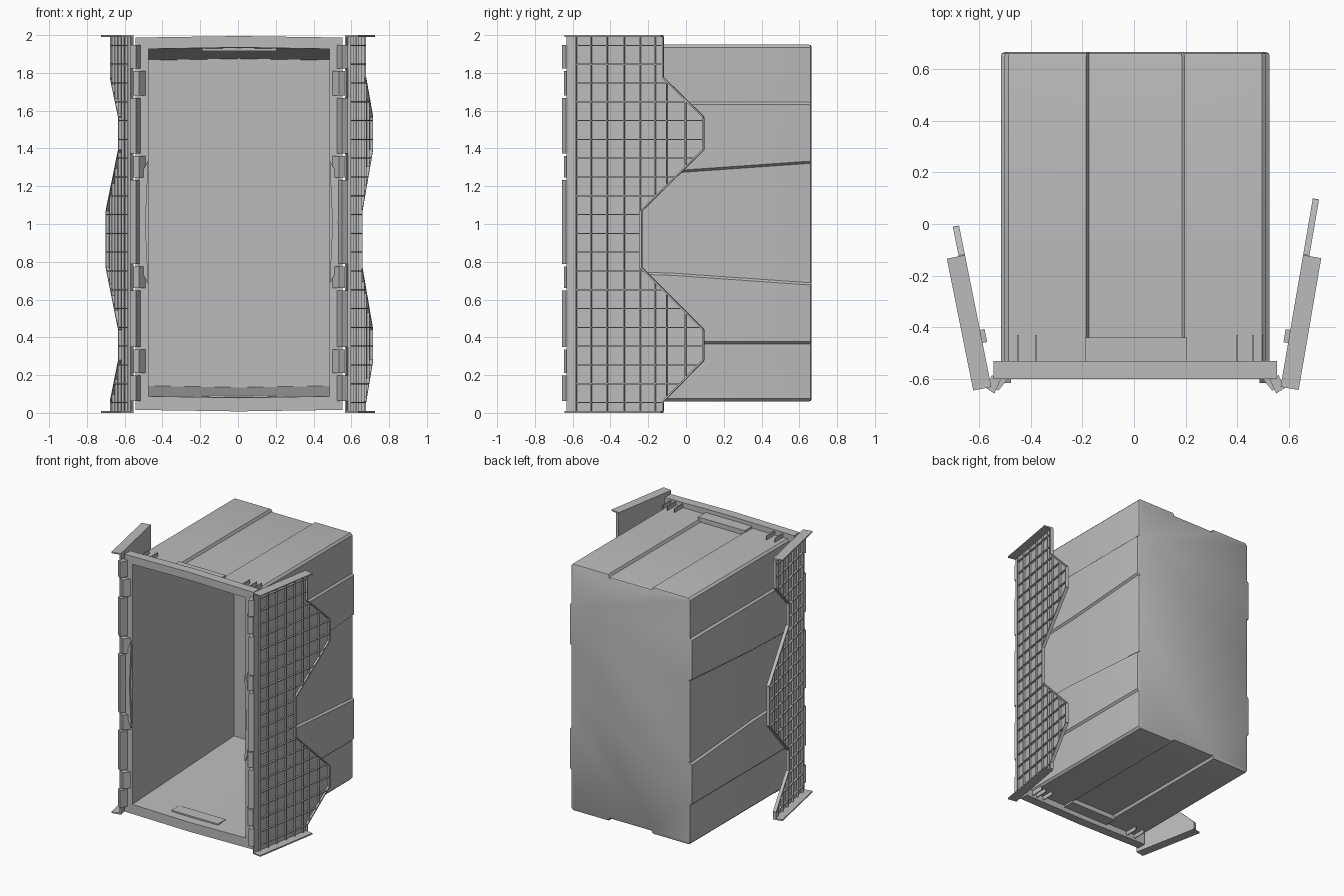
import bpy, bmesh, math

cube = bpy.data.objects.get("Cube")
if cube:
    bpy.data.objects.remove(cube, do_unlink=True)

grey = bpy.data.materials.new("grey_plastic")
grey.use_nodes = True
colour = (0.5, 0.5, 0.5, 1)
grey.diffuse_color = colour
grey.node_tree.nodes["Principled BSDF"].inputs["Base Color"].default_value = colour

CX = 0.005  # sideways centre of the crate


def finish(name, bm, smooth=False):
    bmesh.ops.recalc_face_normals(bm, faces=bm.faces)
    mesh = bpy.data.meshes.new(name)
    bm.to_mesh(mesh)
    bm.free()
    mesh.materials.append(grey)
    ob = bpy.data.objects.new(name, mesh)
    bpy.context.collection.objects.link(ob)
    if smooth:
        bpy.ops.object.select_all(action="DESELECT")
        ob.select_set(True)
        bpy.context.view_layer.objects.active = ob
        bpy.ops.object.shade_smooth_by_angle(angle=math.radians(30))
    return ob


def loft(bm, sections, cap_start=True, cap_end=True):
    """Skin a list of closed point loops."""
    rings = [[bm.verts.new(p) for p in s] for s in sections]
    n = len(rings[0])
    for a, b in zip(rings, rings[1:]):
        for i in range(n):
            j = (i + 1) % n
            bm.faces.new((a[i], a[j], b[j], b[i]))
    if cap_start:
        bm.faces.new(rings[0])
    if cap_end:
        bm.faces.new(rings[-1])


def box(bm, x0, x1, y0, y1, z0, z1):
    loop = [(x0, y0), (x1, y0), (x1, y1), (x0, y1)]
    loft(bm, [[(x, y, z) for x, y in loop] for z in (z0, z1)])


# Crate shell: stepped side bands and a sunken channel along both ends
def shell_section(y, band, shrink=0.0):
    w, w2, h, dip, c, chan = 0.52, 0.506, 0.945, 0.925, 0.015, 0.18
    quarter = [(w2, 0), (w2, band), (w, band + 0.012), (w, 0.627), (w2, 0.64),
               (w2, h - c), (w2 - c, h), (chan + 0.01, h), (chan, dip)]
    half = quarter + [(-x, z) for x, z in reversed(quarter)]
    loop = half + [(x, -z) for x, z in reversed(half) if z > 0]
    return [(CX + x * (1 - shrink), y, 1.005 + z * (1 - shrink / 2)) for x, z in loop]


bm = bmesh.new()
loft(bm, [shell_section(-0.54, 0.25), shell_section(-0.07, 0.265),
          shell_section(0.645, 0.315), shell_section(0.66, 0.315, 0.006),
          shell_section(0.665, 0.315, 0.025)], cap_start=False)
finish("crate_shell", bm, True)


# Cavity and mouth rim, skinned as one surface from the inner back outwards
def rect(y, w, z0, z1):
    bow = 0.008
    return [(CX - w, y, z0 + bow), (CX, y, z0), (CX + w, y, z0 + bow),
            (CX + w, y, z1 - bow), (CX, y, z1), (CX - w, y, z1 - bow)]


bm = bmesh.new()
loft(bm, [rect(0.63, 0.48, 0.135, 1.875), rect(-0.6, 0.48, 0.08, 1.935),
          rect(-0.6, 0.548, 0.008, 1.995), rect(-0.53, 0.548, 0.008, 1.995),
          rect(-0.53, 0.5, 0.07, 1.94)], cap_end=False)
finish("cavity_and_rim", bm)

# Gussets and pads behind the rim, on both ends
bm = bmesh.new()
for z0, z1 in ((0.03, 0.075), (1.935, 1.98)):
    for x in (-0.45, -0.38, 0.4, 0.46, 0.5):
        box(bm, x - 0.003, x + 0.003, -0.535, -0.43, z0, z1)
finish("rim_gussets", bm)
bm = bmesh.new()
for z0, z1 in ((0.045, 0.095), (1.915, 1.965)):
    box(bm, CX - 0.195, CX + 0.2, -0.535, -0.44, z0, z1)
finish("rim_pads", bm)

# Toothed free edges of the two interlocking lid flaps, as (y, z)
TOP, BOTTOM = 1.99, 0.01
BREAKS = (0.06, 0.28, 0.44, 0.77, 1.07, 1.395, 1.565, 1.775)


def toothed_edge(end, tip, valley):
    ys = (end, tip, tip, valley, valley, tip, tip, end)
    return [(end, BOTTOM)] + list(zip(ys, BREAKS)) + [(end, TOP)]


def flap(name, side, x0, slope, edge):
    start = -0.63

    def place(y, z, d):
        return (side * (x0 + slope * (y - start) + d), y - slope * d, z)

    def prism(bm, outline, d0, d1):
        loft(bm, [[place(y, z, d) for y, z in outline] for d in (d0, d1)])

    def strip(bm, p, q, width, d0, d1):
        dy, dz = q[0] - p[0], q[1] - p[1]
        k = width / 2 / max(math.hypot(dy, dz), 1e-6)
        a, b = -dz * k, dy * k
        prism(bm, [(p[0] + a, p[1] + b), (q[0] + a, q[1] + b),
                   (q[0] - a, q[1] - b), (p[0] - a, p[1] - b)], d0, d1)

    def edge_at(z):
        for (ya, za), (yb, zb) in zip(edge, edge[1:]):
            if za <= z <= zb and zb > za:
                return ya + (yb - ya) * (z - za) / (zb - za)
        return start

    # Panel
    bm = bmesh.new()
    prism(bm, [(start, BOTTOM)] + edge + [(start, TOP)], 0.0, 0.008)
    finish(name + "_panel", bm)

    # End flanges
    bm = bmesh.new()
    for z in (0.0, 1.99):
        prism(bm, [(start, z), (-0.12, z), (-0.12, z + 0.01), (start, z + 0.01)], 0, 0.07)
    finish(name + "_end_flanges", bm)

    # Stiffening grid, clipped to the toothed outline
    bm = bmesh.new()
    for i in range(20):
        z = 0.055 + 0.0995 * i
        strip(bm, (-0.58, z), (edge_at(z), z), 0.006, 0.007, 0.022)
    for y in (-0.58, -0.5, -0.415, -0.325, -0.24, -0.16, -0.1, 0.0):
        cuts = [BOTTOM] if edge[0][0] > y else []
        for (ya, za), (yb, zb) in zip(edge, edge[1:]):
            if (ya > y) != (yb > y):
                cuts.append(za + (zb - za) * (y - ya) / (yb - ya))
        if edge[-1][0] > y:
            cuts.append(TOP)
        for z0, z1 in zip(cuts[::2], cuts[1::2]):
            strip(bm, (y, z0), (y, z1), 0.006, 0.007, 0.022)
    finish(name + "_grid", bm)

    # Raised lip along the teeth
    bm = bmesh.new()
    for p, q in zip(edge, edge[1:]):
        strip(bm, p, q, 0.008, 0, 0.024)
    finish(name + "_lip", bm)

    # Small catches on the smooth face
    bm = bmesh.new()
    for z in (0.3, 0.72, 1.3, 1.72):
        prism(bm, [(-0.46, z - 0.03), (-0.41, z - 0.03),
                   (-0.41, z + 0.03), (-0.46, z + 0.03)], -0.018, 0.002)
    finish(name + "_catches", bm)


flap("left_flap", 1, 0.567, 0.171, toothed_edge(-0.12, 0.095, -0.235))
flap("right_flap", -1, 0.552, 0.2, toothed_edge(-0.12, -0.34, -0.01))

# Hinges: long leaves, wider knuckles and a waisted brace on each side
LEAVES = ((0.06, 0.2), (0.345, 0.65), (0.785, 1.235), (1.37, 1.67), (1.82, 1.95))
KNUCKLES = ((0.2, 0.345), (0.65, 0.785), (1.235, 1.37), (1.67, 1.82))
LEAF = [(0.525, -0.6), (0.56, -0.585), (0.582, -0.635), (0.55, -0.656)]
KNUCKLE = [(0.495, -0.595), (0.55, -0.595), (0.57, -0.625), (0.535, -0.645)]
for name, side in (("left", 1), ("right", -1)):
    offset = 0.0 if side > 0 else -0.01
    for part, section, spans in (("leaves", LEAF, LEAVES), ("knuckles", KNUCKLE, KNUCKLES)):
        bm = bmesh.new()
        for z0, z1 in spans:
            inset = 0.01 if part == "knuckles" else 0.003
            loft(bm, [[(side * (x + offset), y, z) for x, y in section]
                      for z in (z0 + inset, z1 - inset)])
        finish(name + "_hinge_" + part, bm)
    bm = bmesh.new()
    outline = [(0.545, 0.8), (0.485, 0.68), (0.5, 1.0), (0.485, 1.34), (0.545, 1.22), (0.53, 1.01)]
    loft(bm, [[(side * (x + offset), y, z) for x, z in outline] for y in (-0.615, -0.595)])
    finish(name + "_hinge_brace", bm)
